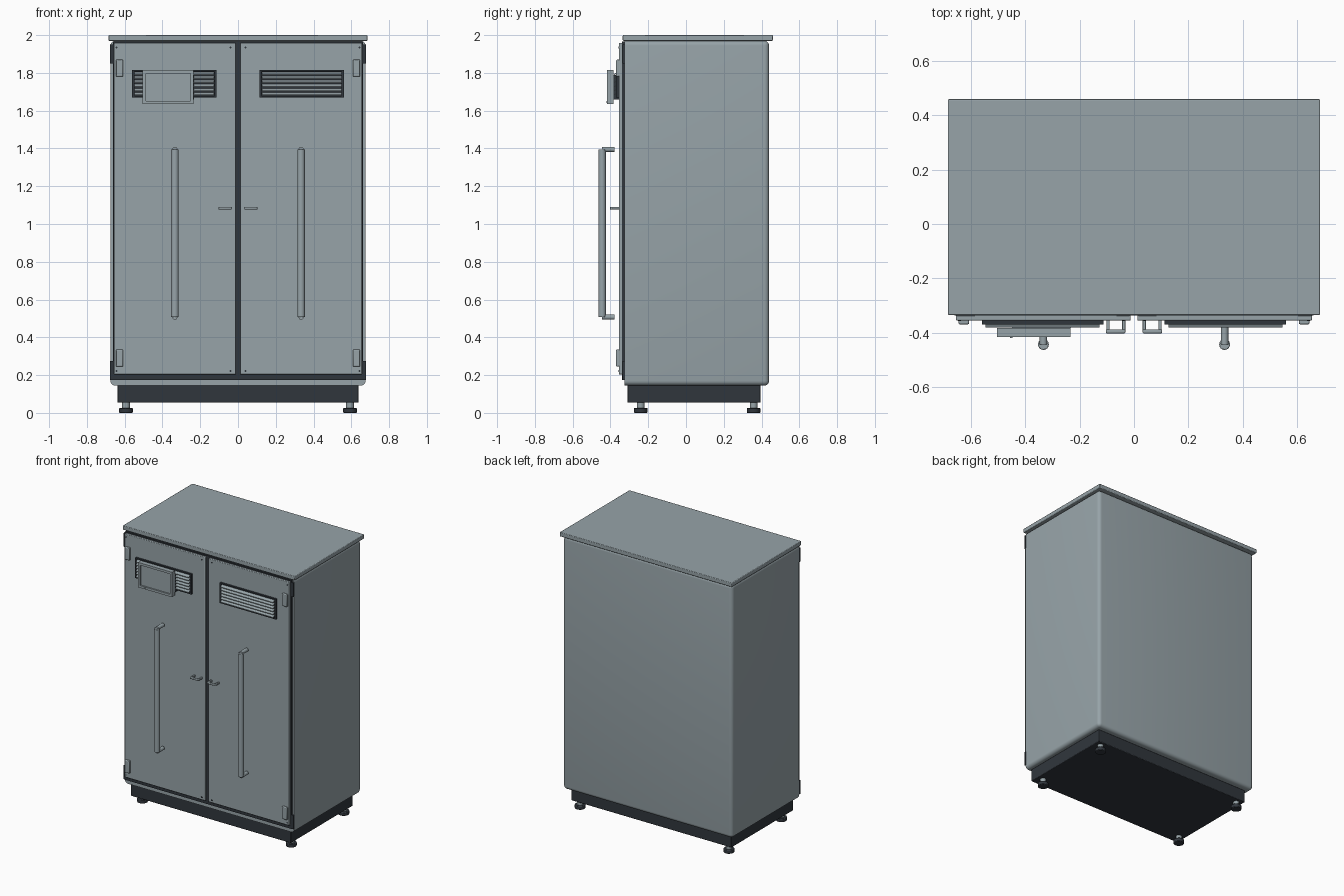
import bpy, bmesh, math
from mathutils import Matrix, Vector

if "Cube" in bpy.data.objects:
    bpy.data.objects.remove(bpy.data.objects["Cube"])


def material(name, rgb):
    m = bpy.data.materials.new(name)
    m.diffuse_color = (*rgb, 1)
    m.use_nodes = True
    m.node_tree.nodes["Principled BSDF"].inputs["Base Color"].default_value = m.diffuse_color
    return m


GREY = material("cabinet grey", (0.31, 0.37, 0.395))
DARK = material("charcoal", (0.030, 0.037, 0.046))


def finish(bm, name, mat, bevel=0, segs=2):
    me = bpy.data.meshes.new(name)
    bm.to_mesh(me)
    bm.free()
    ob = bpy.data.objects.new(name, me)
    bpy.context.collection.objects.link(ob)
    me.materials.append(mat)
    if bevel:
        b = ob.modifiers.new("bevel", 'BEVEL')
        b.width, b.segments, b.limit_method = bevel, segs, 'ANGLE'
    bpy.ops.object.select_all(action='DESELECT')
    ob.select_set(True)
    bpy.context.view_layer.objects.active = ob
    bpy.ops.object.shade_smooth_by_angle(angle=math.radians(40))
    return ob


def box(name, x, y, z, mat, bevel=0, segs=2):
    """Box from (min, max) pairs on each axis."""
    bm = bmesh.new()
    bmesh.ops.create_cube(bm, size=1)
    for v in bm.verts:
        v.co = [sum(r) / 2 + c * (r[1] - r[0]) for r, c in zip((x, y, z), v.co)]
    return finish(bm, name, mat, bevel, segs)


def rod(name, a, b, r, mat, bevel=0, sides=24):
    """Cylinder from point a to point b."""
    a, b = Vector(a), Vector(b)
    d = b - a
    rot = d.to_track_quat('Z', 'Y').to_matrix().to_4x4()
    bm = bmesh.new()
    bmesh.ops.create_cone(bm, cap_ends=True, segments=sides, radius1=r, radius2=r,
                          depth=d.length, matrix=Matrix.Translation((a + b) / 2) @ rot)
    return finish(bm, name, mat, bevel)


def span(s, a, b):
    """Mirrored x range."""
    return tuple(sorted((s * a, s * b)))


# Cabinet shell: rounded everywhere except around the front opening
bm = bmesh.new()
bmesh.ops.create_cube(bm, size=1)
for v in bm.verts:
    v.co = (v.co.x * 1.35, 0.0575 + v.co.y * 0.765, 1.0575 + v.co.z * 1.825)
edges = [e for e in bm.edges if not all(v.co.y < 0 and abs(e.verts[0].co.x - e.verts[1].co.x) < 0.01
                                        and v.co.z > 1.9 for v in e.verts)
         and (max(v.co.y for v in e.verts) > 0 or abs(e.verts[0].co.z - e.verts[1].co.z) > 1)
         and not all(v.co.y < 0 for v in e.verts)]
bmesh.ops.bevel(bm, geom=edges, offset=0.025, segments=5, profile=0.5, affect='EDGES')
finish(bm, "cabinet_body", GREY)

# Top, base and door seal
box("lid", (-0.686, 0.686), (-0.335, 0.46), (1.97, 2.0), GREY, 0.004)
box("plinth", (-0.638, 0.638), (-0.31, 0.395), (0.055, 0.146), DARK, 0.004)
box("door_seal", (-0.662, 0.662), (-0.338, -0.32), (0.175, 1.966), DARK)

# Adjustable feet
for x in (-0.593, 0.593):
    for y in (-0.24, 0.358):
        rod("foot_pad", (x, y, 0), (x, y, 0.026), 0.036, DARK, 0.004)
        rod("foot_stem", (x, y, 0.02), (x, y, 0.06), 0.02, GREY)

for s, side in ((-1, "left"), (1, "right")):
    # Door leaf with corner screws
    box(side + "_door", span(s, 0.012, 0.656), (-0.356, -0.336), (0.203, 1.958), GREY, 0.004)
    for x in (0.04, 0.643):
        for z in (0.222, 1.935):
            rod("door_screw", (s * x, -0.35, z), (s * x, -0.358, z), 0.005, DARK, sides=12)

    # Hinge covers and dark hinge pins at the door edge
    for z in (0.245, 1.78):
        box("hinge_cover", span(s, 0.608, 0.647), (-0.37, -0.35), (z, z + 0.09), GREY, 0.005)
    for z in (0.175, 1.85):
        box("hinge_pin", span(s, 0.65, 0.677), (-0.335, -0.322), (z, z + 0.1), DARK)

    # Louvred vent
    cx = s * 0.337
    box("vent_back", (cx - 0.224, cx + 0.224), (-0.362, -0.35), (1.669, 1.815), DARK)
    for z in (1.669, 1.807):
        box("vent_rim", (cx - 0.224, cx + 0.224), (-0.37, -0.36), (z, z + 0.008), DARK)
    for x in (-0.224, 0.212):
        box("vent_rim", (cx + x, cx + x + 0.012), (-0.37, -0.36), (1.669, 1.815), DARK)
    for i in range(6):
        z = 1.682 + i * 0.0215
        # Sloping slat, leaning out at the bottom
        bm = bmesh.new()
        pts = [(-0.36, z + 0.010), (-0.382, z - 0.001), (-0.382, z + 0.004), (-0.36, z + 0.016)]
        f = bm.faces.new([bm.verts.new((cx - 0.21, y, h)) for y, h in pts])
        ext = bmesh.ops.extrude_face_region(bm, geom=[f])
        bmesh.ops.translate(bm, vec=(0.42, 0, 0),
                            verts=[g for g in ext["geom"] if isinstance(g, bmesh.types.BMVert)])
        bmesh.ops.recalc_face_normals(bm, faces=bm.faces)
        finish(bm, "vent_slat", GREY)

    # Long pull handle
    x = s * 0.334
    rod("pull_handle", (x, -0.444, 0.507), (x, -0.444, 1.395), 0.02, GREY, 0.003)
    for z in (0.507, 1.395):
        rod("handle_standoff", (x, -0.444, z), (x, -0.378, z), 0.0135, GREY)

    # Small bow latch
    box("latch_bar", span(s, 0.032, 0.104), (-0.403, -0.388), (1.077, 1.091), GREY, 0.004)
    for a in (0.032, 0.09):
        box("latch_leg", span(s, a, a + 0.012), (-0.396, -0.352), (1.078, 1.09), GREY, 0.002)

# Control panel: housing with a sunken screen, on a dark bracket
bm = bmesh.new()
bmesh.ops.create_cube(bm, size=1)
for v in bm.verts:
    v.co = (-0.37 + v.co.x * 0.27, -0.4 + v.co.y * 0.034, 1.725 + v.co.z * 0.18)
bm.normal_update()
front = min(bm.faces, key=lambda f: f.calc_center_median().y)
bmesh.ops.inset_region(bm, faces=[front], thickness=0.024)
ext = bmesh.ops.extrude_discrete_faces(bm, faces=[front])
bmesh.ops.translate(bm, vec=(0, 0.01, 0), verts=ext["faces"][0].verts)
bmesh.ops.recalc_face_normals(bm, faces=bm.faces)
finish(bm, "control_panel", GREY)
box("panel_bracket", (-0.45, -0.232), (-0.384, -0.355), (1.66, 1.79), DARK)
rod("panel_button", (-0.452, -0.41, 1.645), (-0.452, -0.42, 1.645), 0.005, GREY, sides=12)
